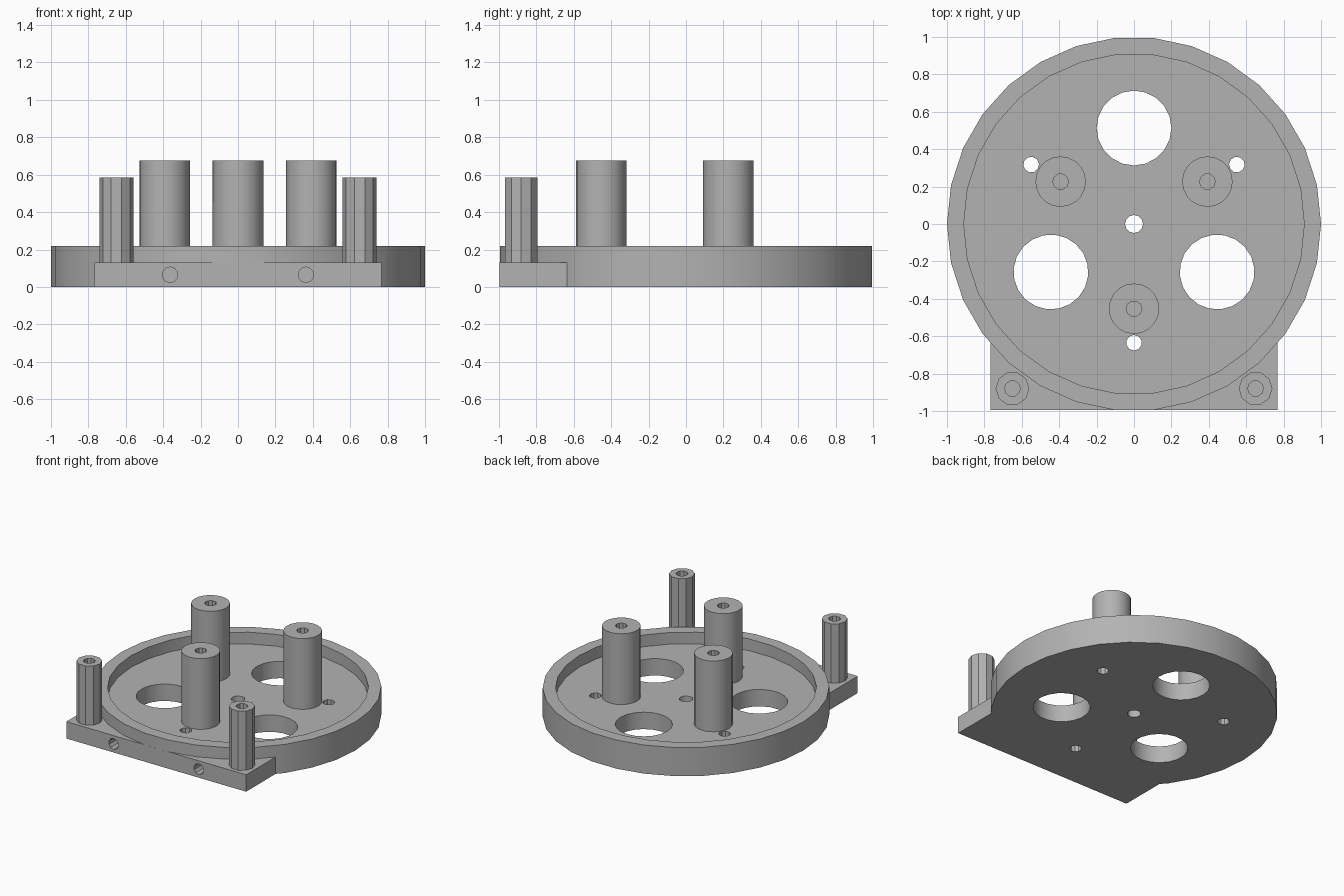
import bpy
from math import cos, sin, radians, pi

cube = bpy.data.objects.get("Cube")
if cube:
    bpy.data.objects.remove(cube, do_unlink=True)

grey = bpy.data.materials.new("mid grey")
grey.use_nodes = True
COLOUR = (0.45, 0.45, 0.45, 1)
grey.diffuse_color = COLOUR
grey.node_tree.nodes["Principled BSDF"].inputs["Base Color"].default_value = COLOUR


def finish(obj, name):
    obj.name = name
    obj.data.materials.clear()
    obj.data.materials.append(grey)
    return obj


def cylinder(name, x, y, z0, z1, r, sides, turn=0):
    """Upright cylinder with its first corner on the +x side, turned by an angle."""
    bpy.ops.mesh.primitive_cylinder_add(vertices=sides, radius=r, depth=z1 - z0,
                                        location=(x, y, (z0 + z1) / 2),
                                        rotation=(0, 0, turn - pi / 2))
    return finish(bpy.context.object, name)


def combine(obj, other, operation):
    """Boolean with another object, which is then removed."""
    mod = obj.modifiers.new("Boolean", 'BOOLEAN')
    mod.operation, mod.solver, mod.object = operation, 'EXACT', other
    bpy.context.view_layer.objects.active = obj
    bpy.ops.object.modifier_apply(modifier=mod.name)
    bpy.data.objects.remove(other, do_unlink=True)


def smooth(obj):
    bpy.ops.object.select_all(action='DESELECT')
    obj.select_set(True)
    bpy.context.view_layer.objects.active = obj
    bpy.ops.object.shade_smooth_by_angle(angle=radians(30))


def tube_post(name, x, y, top, r, sides):
    """Standing post with a blind screw hole in its top."""
    post = cylinder(name, x, y, FLOOR, top, r, sides)
    combine(post, cylinder("cutter", x, y, top - 0.3, top + 0.1, SCREW, 10), 'DIFFERENCE')
    smooth(post)


FLOOR, RIM, SCREW = 0.13, 0.22, 0.042
FRONT, BACK, HALF = -0.995, -0.5, 0.766

# Round tray joined to the mounting plate at the front
base = cylinder("base_tray", 0, 0, 0, RIM, 1, 30)
bpy.ops.mesh.primitive_cube_add(size=1, location=(0, (FRONT + BACK) / 2, FLOOR / 2))
plate = finish(bpy.context.object, "plate")
plate.scale = (2 * HALF, BACK - FRONT, FLOOR)
combine(base, plate, 'UNION')
combine(base, cylinder("cutter", 0, 0, FLOOR, 0.5, 0.91, 30), 'DIFFERENCE')

# Centre hole, large openings and small through holes
combine(base, cylinder("cutter", 0, 0, -0.1, 0.3, 0.048, 12), 'DIFFERENCE')
for angle in (90, 210, 330):
    a, b = radians(angle), radians(angle + 180)
    combine(base, cylinder("cutter", 0.513 * cos(a), 0.513 * sin(a), -0.1, 0.3, 0.2, 20, a),
            'DIFFERENCE')
    combine(base, cylinder("cutter", 0.635 * cos(b), 0.635 * sin(b), -0.1, 0.3, SCREW, 10, b),
            'DIFFERENCE')

# Screw holes in the front edge of the plate
for x in (-0.363, 0.363):
    bpy.ops.mesh.primitive_cylinder_add(vertices=10, radius=SCREW, depth=0.4,
                                        location=(x, FRONT, FLOOR / 2),
                                        rotation=(pi / 2, 0, 0))
    combine(base, finish(bpy.context.object, "cutter"), 'DIFFERENCE')
smooth(base)

# Three tall posts inside the tray
for name, angle in (("left", 30), ("right", 150), ("front", 270)):
    a = radians(angle)
    tube_post(name + "_tall_post", 0.453 * cos(a), 0.453 * sin(a), 0.675, 0.135, 20)

# Two slim posts on the mounting plate
for name, side in (("left", 1), ("right", -1)):
    tube_post(name + "_slim_post", side * 0.65, -0.88, 0.585, 0.09, 10)
